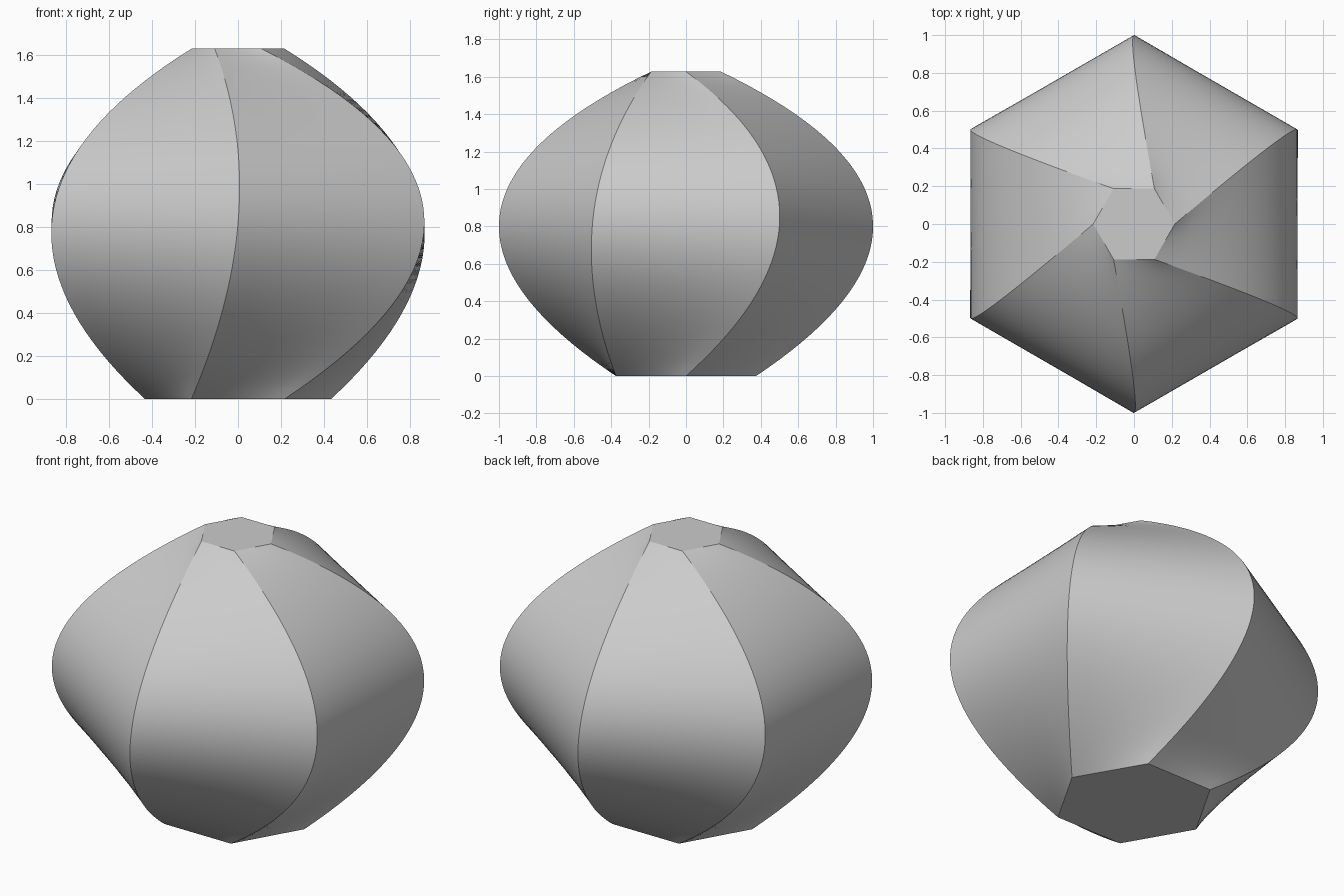
import bpy
import bmesh
from math import sin, cos, radians
from mathutils import Vector

cube = bpy.data.objects.get("Cube")
if cube:
    bpy.data.objects.remove(cube, do_unlink=True)

SIDES, RINGS, ACROSS = 6, 40, 8
HEIGHT = 1.627


def corner(radius, angle, z):
    a = radians(angle)
    return Vector((radius * cos(a), radius * sin(a), z))


def rib_point(side, t):
    """Smooth curve through a foot, belly and mouth corner, spaced by distance."""
    a = side * 60
    foot = corner(0.433, a, 0)
    belly = corner(1.0, a + 30, HEIGHT / 2)
    mouth = corner(0.216, a, HEIGHT)
    low, high = (belly - foot).length, (mouth - belly).length
    m = low / (low + high)
    return (foot * ((t - m) * (t - 1) / m)
            + belly * (t * (t - 1) / (m * (m - 1)))
            + mouth * (t * (t - m) / (1 - m)))


# Twisted six-sided body: rings of straight sides between the curved ribs
bm = bmesh.new()
rings = []
for r in range(RINGS + 1):
    t = r / RINGS
    ribs = [rib_point(s, t) for s in range(SIDES)]
    rings.append([bm.verts.new(ribs[s].lerp(ribs[(s + 1) % SIDES], k / ACROSS))
                  for s in range(SIDES) for k in range(ACROSS)])

count = SIDES * ACROSS
for lower, upper in zip(rings, rings[1:]):
    for i in range(count):
        j = (i + 1) % count
        face = bm.faces.new((lower[i], lower[j], upper[j], upper[i]))
        face.smooth = True
        # Crisp edge along each rib
        if i % ACROSS == 0:
            bm.edges.get((lower[i], upper[i])).smooth = False

# Flat foot and mouth
for cap in (bm.faces.new(rings[0][::-1]), bm.faces.new(rings[-1])):
    for edge in cap.edges:
        edge.smooth = False

mesh = bpy.data.meshes.new("twisted_body")
bm.to_mesh(mesh)
bm.free()
body = bpy.data.objects.new("twisted_body", mesh)
bpy.context.collection.objects.link(body)

# Plain grey
grey = bpy.data.materials.new("light_grey")
grey.use_nodes = True
colour = (0.6, 0.6, 0.6, 1)
grey.diffuse_color = colour
grey.node_tree.nodes["Principled BSDF"].inputs["Base Color"].default_value = colour
mesh.materials.append(grey)
